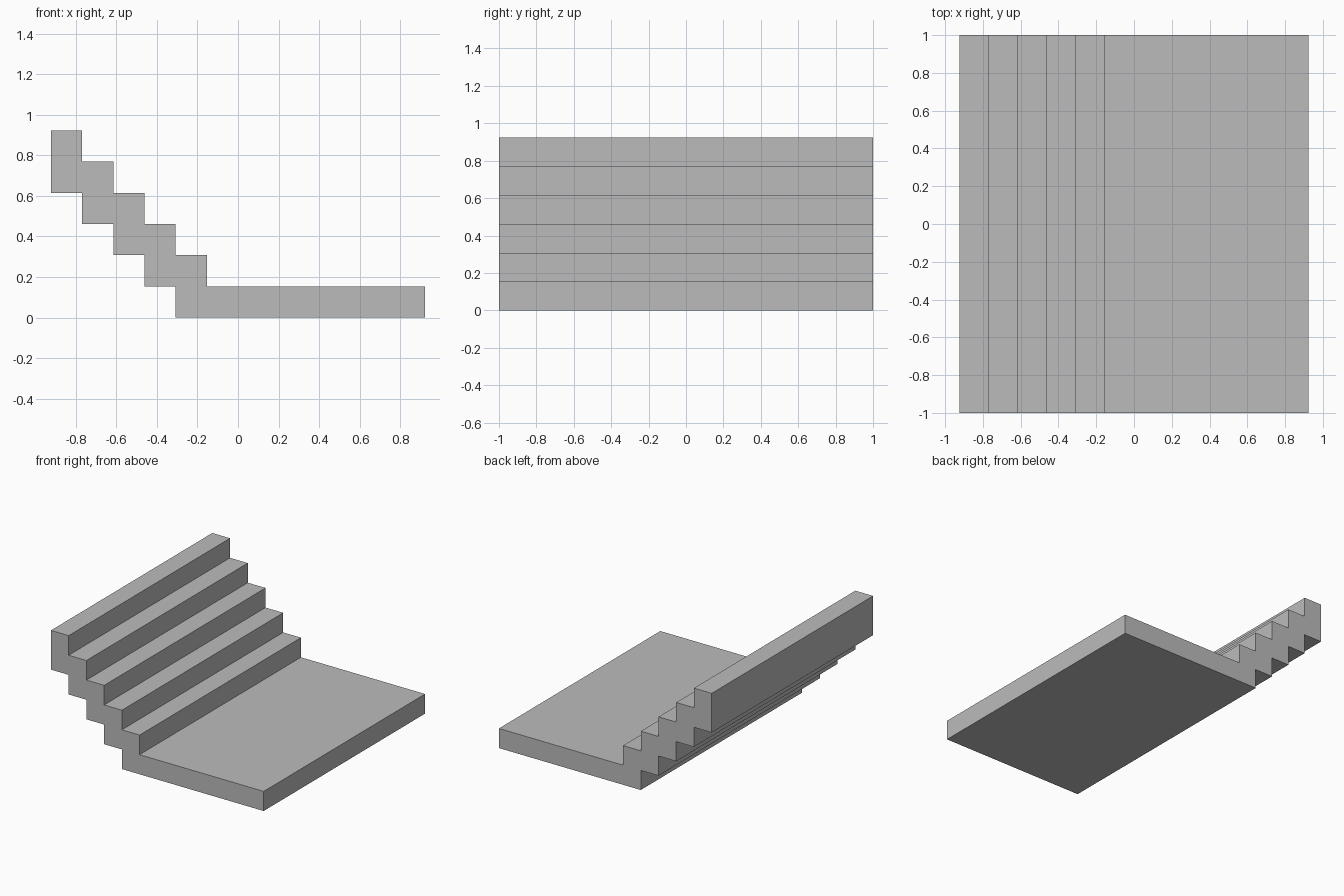
import bpy
import bmesh

cube = bpy.data.objects.get("Cube")
if cube:
    bpy.data.objects.remove(cube, do_unlink=True)

UNIT = 2 / 13      # tread depth, riser height and slab thickness
STEPS = 5
HALF = 6           # half of the overall length, in units

# Plain grey for the whole staircase
grey = bpy.data.materials.new("plain grey")
grey.use_nodes = True
color = (0.5, 0.5, 0.5, 1)
grey.diffuse_color = color
grey.node_tree.nodes["Principled BSDF"].inputs["Base Color"].default_value = color

# Side profile: treads down to the landing, then back up the stepped underside
profile = []
for i in range(STEPS):
    profile += [(i - HALF, HALF - i), (i + 1 - HALF, HALF - i)]
profile += [(-1, 1), (HALF, 1), (HALF, 0)]
for i in reversed(range(STEPS)):
    bottom = STEPS - 1 - i
    if i < STEPS - 1:
        profile.append((i + 1 - HALF, bottom))
    profile.append((i - HALF, bottom))

# Extrude the profile across the full width
bm = bmesh.new()
side = bm.faces.new([bm.verts.new((x * UNIT, -1, z * UNIT)) for x, z in profile])
result = bmesh.ops.extrude_face_region(bm, geom=[side], use_keep_orig=True)
verts = [g for g in result["geom"] if isinstance(g, bmesh.types.BMVert)]
bmesh.ops.translate(bm, vec=(0, 2, 0), verts=verts)
bmesh.ops.recalc_face_normals(bm, faces=bm.faces)

mesh = bpy.data.meshes.new("stairs_and_landing")
bm.to_mesh(mesh)
bm.free()
mesh.materials.append(grey)
stairs = bpy.data.objects.new("stairs_and_landing", mesh)
bpy.context.collection.objects.link(stairs)
